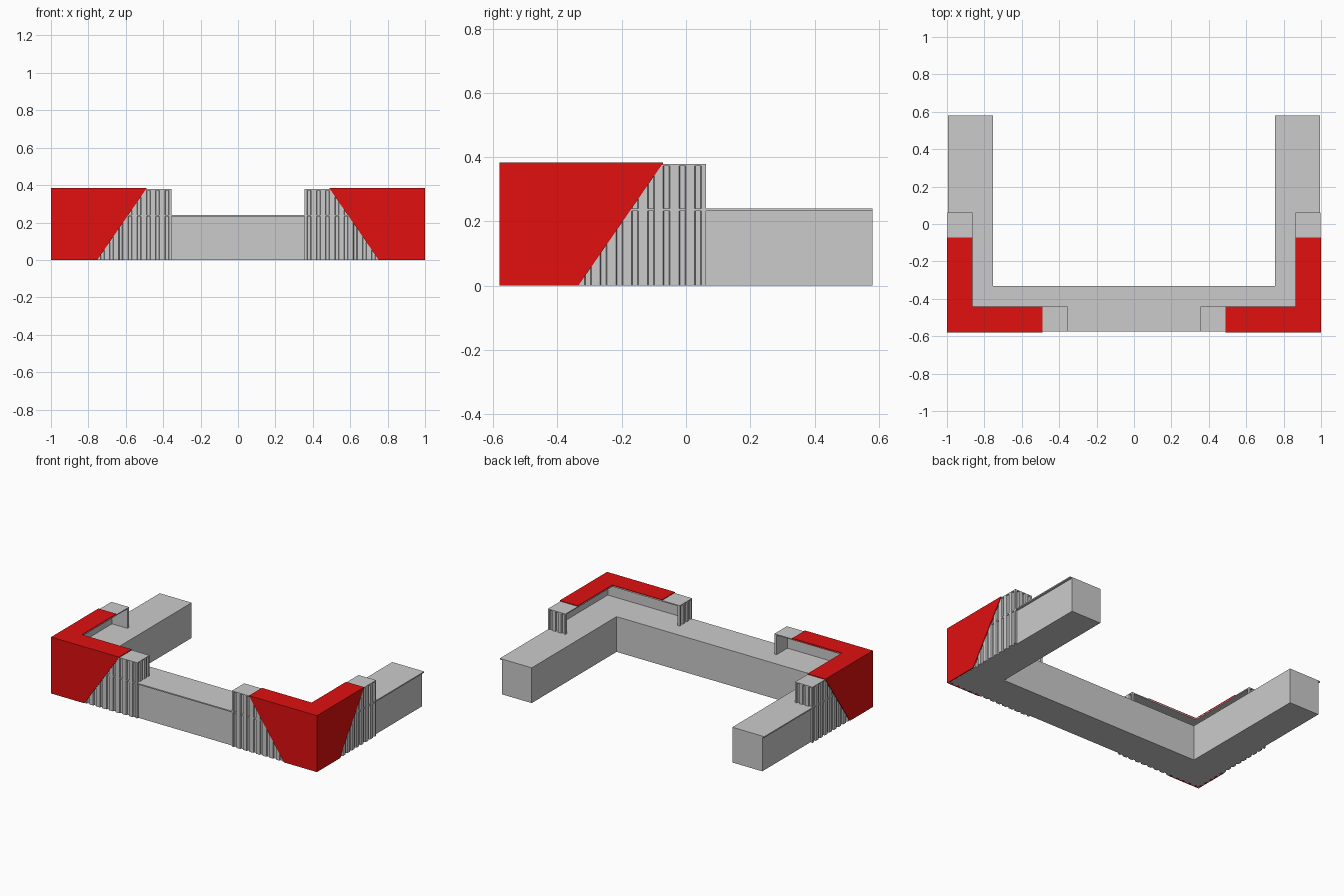
import bpy, bmesh
from mathutils import Vector

if "Cube" in bpy.data.objects:
    bpy.data.objects.remove(bpy.data.objects["Cube"])

RED = bpy.data.materials.new("red_paint")
RED.diffuse_color = (0.75, 0.005, 0.005, 1)
RED.use_nodes = True
RED.node_tree.nodes["Principled BSDF"].inputs["Base Color"].default_value = RED.diffuse_color


def extrude(name, pts, direction, red=False, mirror=False):
    """Closed 3D outline swept along a direction into a solid."""
    bm = bmesh.new()
    face = bm.faces.new([bm.verts.new(p) for p in pts])
    new = bmesh.ops.extrude_face_region(bm, geom=[face])["geom"]
    bmesh.ops.translate(bm, vec=Vector(direction),
                        verts=[g for g in new if isinstance(g, bmesh.types.BMVert)])
    bmesh.ops.recalc_face_normals(bm, faces=bm.faces)
    me = bpy.data.meshes.new(name)
    bm.to_mesh(me)
    bm.free()
    ob = bpy.data.objects.new(name, me)
    bpy.context.collection.objects.link(ob)
    if red:
        me.materials.append(RED)
    if mirror:
        ob.modifiers.new("mirror", 'MIRROR').use_axis[0] = True
    return ob


def slab(name, outline, z0, z1, **kw):
    return extrude(name, [(x, y, z0) for x, y in outline], (0, 0, z1 - z0), **kw)


def u_shape(x_out, y_front):
    return [(-x_out, 0.58), (-x_out, y_front), (x_out, y_front), (x_out, 0.58),
            (0.755, 0.58), (0.755, -0.332), (-0.755, -0.332), (-0.755, 0.58)]


def l_shape(x_end, y_end, out=1.0, front=-0.58):
    return [(x_end, front), (out, front), (out, y_end),
            (0.864, y_end), (0.864, -0.442), (x_end, -0.442)]


def ribs(a, b, depth=0.01, pitch=0.05):
    """Ribbed edge from a to b, grooves cut to the left of travel."""
    a, b = Vector(a), Vector(b)
    n = max(1, round((b - a).length / pitch))
    step = (b - a) / n
    inward = Vector((-step.y, step.x)).normalized() * depth
    pts = [a]
    for i in range(n):
        for t, d in ((0.28, 0), (0.34, 1), (0.66, 1), (0.72, 0)):
            pts.append(a + step * (i + t) + inward * d)
    return [tuple(p) for p in pts]


# U-shaped counter with a thin overhanging top
slab("counter_body", u_shape(0.98, -0.562), 0, 0.232)
slab("counter_top", u_shape(0.995, -0.574), 0.232, 0.24)

# raised corner screens: ribbed walls with closed ends, open at the back
corners = [(0.356, -0.442), (0.356, -0.575), (0.996, -0.575), (0.996, 0.062), (0.864, 0.062)]
outline = [p for a, b in zip(corners, corners[1:]) for p in ribs(a, b)]
outline += [corners[-1], (0.864, 0.046), (0.98, 0.046), (0.98, -0.559),
            (0.372, -0.559), (0.372, -0.442)]
slab("ribbed_screen", outline, 0, 0.372, mirror=True)
slab("screen_top", l_shape(0.356, 0.062, 0.996, -0.575), 0.372, 0.379, mirror=True)

# red corner cladding: slanted front and side panels and an L-shaped cap
extrude("red_front_panel", [(1, -0.58, 0), (0.752, -0.58, 0), (0.492, -0.58, 0.378), (1, -0.58, 0.378)],
        (0, 0.008, 0), red=True, mirror=True)
extrude("red_side_panel", [(1, -0.58, 0), (1, -0.335, 0), (1, -0.074, 0.378), (1, -0.58, 0.378)],
        (-0.008, 0, 0), red=True, mirror=True)
slab("red_cap", l_shape(0.49, -0.072), 0.376, 0.384, red=True, mirror=True)
